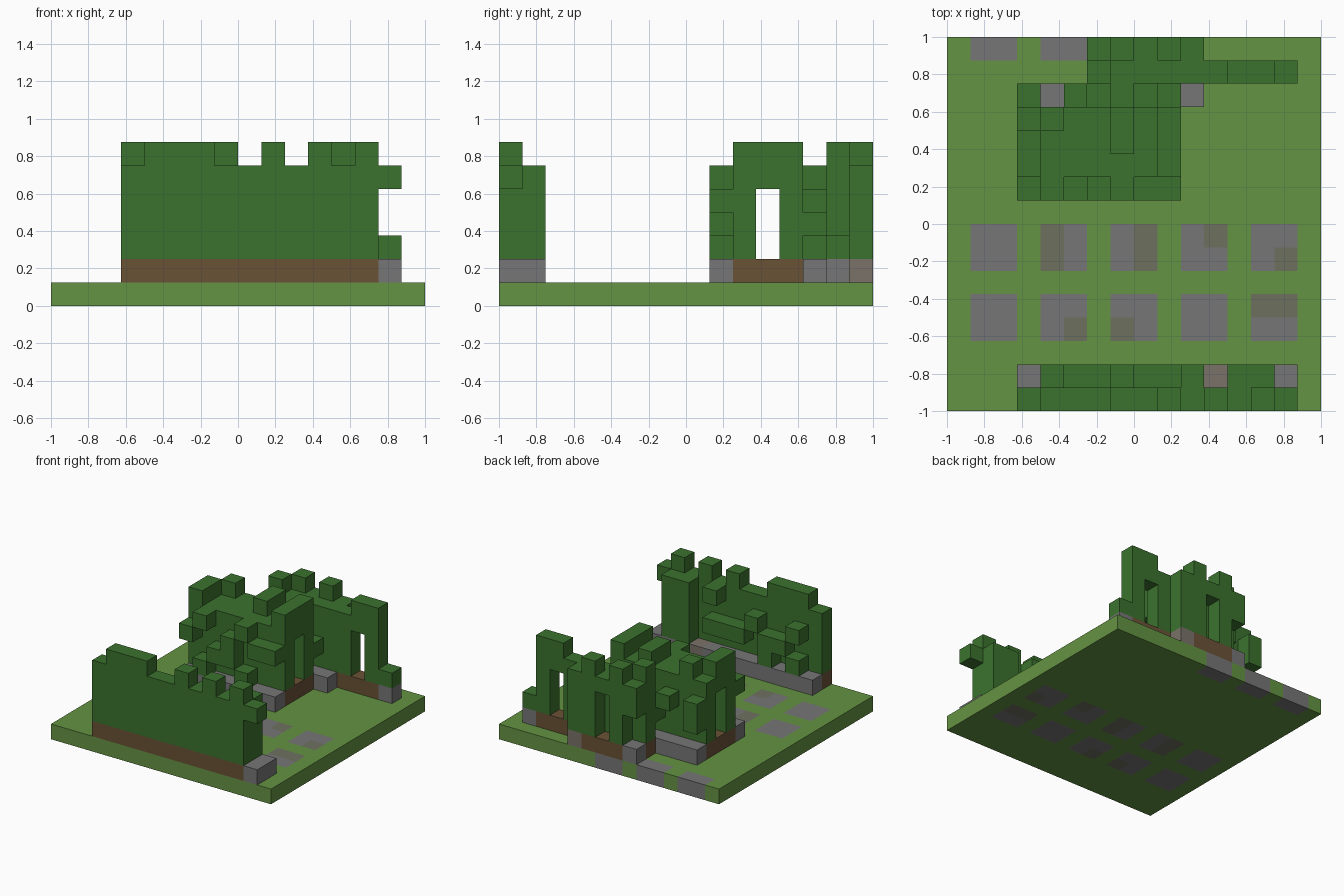
import bpy
import bmesh
from mathutils import Vector

cube = bpy.data.objects.get("Cube")
if cube:
    bpy.data.objects.remove(cube, do_unlink=True)

SIZE = 16            # blocks along each side
UNIT = 2 / SIZE      # edge length of one block


def srgb(c):
    c /= 255
    return c / 12.92 if c <= 0.04045 else ((c + 0.055) / 1.055) ** 2.4


def material(name, r, g, b):
    m = bpy.data.materials.new(name)
    m.use_nodes = True
    col = (srgb(r), srgb(g), srgb(b), 1)
    m.diffuse_color = col
    bsdf = m.node_tree.nodes["Principled BSDF"]
    bsdf.inputs["Base Color"].default_value = col
    bsdf.inputs["Roughness"].default_value = 1
    return m


GRASS = material("grass green", 100, 147, 67)
LEAF = material("hedge green", 59, 114, 46)
STONE = material("stone grey", 118, 118, 118)
MOSSY = material("mossy stone", 109, 113, 95)
SOIL = material("soil brown", 106, 82, 54)
EARTHY = material("earthy stone", 122, 114, 104)


def block(cells, i, j, k, mat=LEAF):
    """Fill a box of blocks; each axis is one index or an inclusive (first, last)."""
    spans = [(a, a) if isinstance(a, int) else a for a in (i, j, k)]
    x, y, z = [range(a, b + 1) for a, b in spans]
    cells.update({(p, q, r): mat for p in x for q in y for r in z})


def clear(cells, i, j, k):
    hole = {}
    block(hole, i, j, k)
    for c in hole:
        cells.pop(c, None)


def build(name, cells):
    """Skin the filled blocks with their outside faces and merge flat areas."""
    mats = list(dict.fromkeys(cells.values()))
    bm = bmesh.new()
    corners = {}

    def vert(p):
        key = tuple(round(c) for c in p)
        if key not in corners:
            x, y, z = key
            corners[key] = bm.verts.new((x * UNIT - 1, y * UNIT - 1, z * UNIT))
        return corners[key]

    for cell, mat in cells.items():
        base = Vector(cell)
        for axis in range(3):
            u, v, n = [Vector([float(a == (axis + s) % 3) for a in range(3)])
                       for s in (1, 2, 0)]
            for side in (0, 1):
                near = base + n * (2 * side - 1)
                if tuple(int(c) for c in near) in cells:
                    continue
                o = base + n * side
                loop = [o, o + u, o + u + v, o + v]
                if not side:
                    loop.reverse()
                face = bm.faces.new([vert(p) for p in loop])
                face.material_index = mats.index(mat)
    bmesh.ops.dissolve_limit(bm, angle_limit=0.01, verts=bm.verts,
                             edges=bm.edges, delimit={'MATERIAL'})
    mesh = bpy.data.meshes.new(name)
    bm.to_mesh(mesh)
    bm.free()
    for m in mats:
        mesh.materials.append(m)
    bpy.context.collection.objects.link(bpy.data.objects.new(name, mesh))


# Lawn slab with two rows of paving and a partial row at the back edge
lawn = {}
block(lawn, (0, 15), (0, 15), 0, GRASS)
for i, j, k in list(lawn):
    middle = 3 <= j <= 7 and j % 3 != 2
    back = j == 15 and i < 9
    if i % 3 and (middle or back):
        lawn[i, j, k] = STONE
for i, j in ((4, (6, 7)), (8, (6, 7)), (11, 7), (14, 6),
             (5, 3), (7, 3), ((13, 14), 4)):
    block(lawn, i, j, 0, MOSSY)
build("lawn_slab", lawn)

# Front hedge kerb
kerb = {}
block(kerb, (3, 13), 0, 1, SOIL)
block(kerb, 14, 0, 1, STONE)
block(kerb, (3, 14), 1, 1, STONE)
block(kerb, 11, 1, 1, EARTHY)
build("front_hedge_kerb", kerb)

# Front hedge: flat outer wall with a notched top, lumpy inner side
hedge = {}
block(hedge, (3, 13), 0, (2, 5))
for i in ((4, 6), 9, 11, 13):
    block(hedge, i, 0, 6)
block(hedge, 14, 0, 5)
block(hedge, (12, 13), 1, (2, 5))
for i, k in ((10, 5), ((8, 10), 3), (7, 4), (6, (2, 3)),
             (5, 3), (4, 2), (4, 4)):
    block(hedge, i, 1, k)
build("front_hedge", hedge)

# Middle hedge kerb
kerb = {}
block(kerb, (3, 9), (9, 13), 1, STONE)
block(kerb, (3, 9), (10, 12), 1, SOIL)
block(kerb, 10, 13, 1, STONE)
build("middle_hedge_kerb", kerb)

# Middle hedge: thick block with a passage through it and raised tops
hedge = {}
block(hedge, (3, 9), (10, 12), (2, 5))
clear(hedge, (3, 9), 11, (2, 4))
block(hedge, 9, (10, 12), 6)
block(hedge, 7, (11, 12), 6)
block(hedge, 3, (10, 11), 6)
block(hedge, 4, 12, 6)
# lumps on the front side
for i, k in ((3, 4), (4, 5), (5, 3), (6, (3, 4)), (7, 5), (8, 4), (9, 4),
             (4, 2), (7, 2)):
    block(hedge, i, 9, k)
# lumps on the back side
for i, k in ((3, (3, 4)), (5, 4), (6, 3), (7, 5), (8, (2, 4)), (9, 3)):
    block(hedge, i, 13, k)
build("middle_hedge", hedge)

# Back hedge kerb
kerb = {}
block(kerb, (6, 13), 14, 1, SOIL)
block(kerb, 14, 14, 1, STONE)
block(kerb, (7, 9), 15, 1, SOIL)
block(kerb, 6, 15, 1, STONE)
block(kerb, 10, 15, 1, EARTHY)
build("back_hedge_kerb", kerb)

# Back hedge: wall with a tall opening, niches and a notched top
hedge = {}
block(hedge, (6, 13), 14, (2, 5))
clear(hedge, 12, 14, (2, 4))
block(hedge, (12, 13), 14, 6)
block(hedge, 6, 14, 6)
block(hedge, 14, 14, 2)
block(hedge, (6, 10), 15, (2, 5))
clear(hedge, 8, 15, (2, 4))
clear(hedge, 6, 15, (2, 3))
for i in (7, 9):
    block(hedge, i, 15, 6)
build("back_hedge", hedge)
